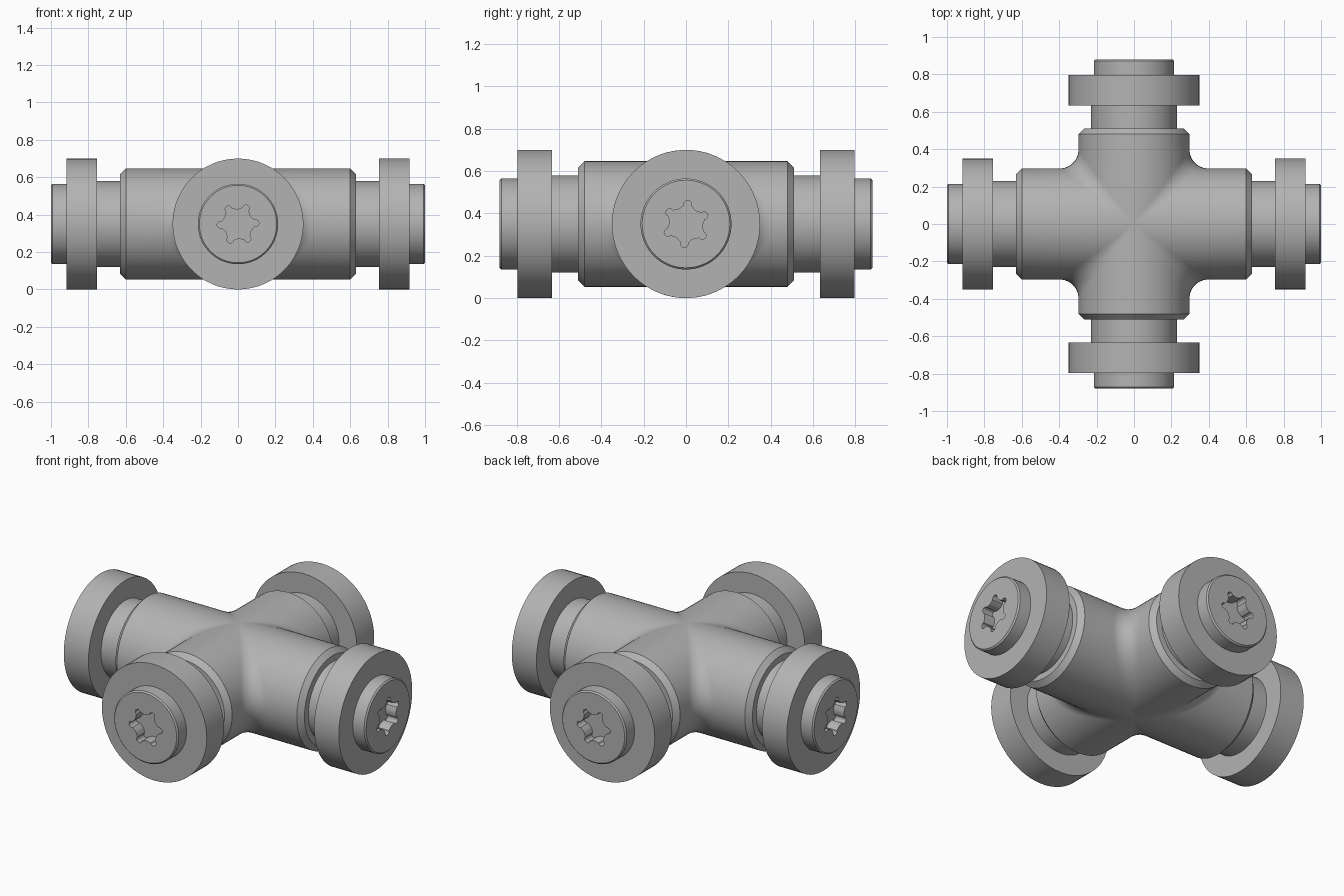
import bpy, bmesh
from math import sin, cos, pi, radians
from mathutils import Vector, Matrix

if "Cube" in bpy.data.objects:
    bpy.data.objects.remove(bpy.data.objects["Cube"])

CENTER = Vector((0, 0, 0.35))
R = 0.297            # pipe radius
FILLET = 0.1         # blend between the crossing pipes
CHAMFER = 0.03
SEG = 60             # sides of each round part
REACH_X, REACH_Y = 1.0, 0.88
BODY_BACK = 0.37     # from arm tip back to the end of the body

steel = bpy.data.materials.new("grey steel")
steel.use_nodes = True
steel.diffuse_color = (0.45, 0.45, 0.45, 1)
steel.node_tree.nodes["Principled BSDF"].inputs["Base Color"].default_value = (0.45, 0.45, 0.45, 1)


def make_object(name, bm):
    bmesh.ops.remove_doubles(bm, verts=bm.verts, dist=0.0001)
    bmesh.ops.recalc_face_normals(bm, faces=bm.faces)
    mesh = bpy.data.meshes.new(name)
    bm.to_mesh(mesh)
    bm.free()
    mesh.materials.append(steel)
    obj = bpy.data.objects.new(name, mesh)
    bpy.context.collection.objects.link(obj)
    bpy.ops.object.select_all(action='DESELECT')
    obj.select_set(True)
    bpy.context.view_layer.objects.active = obj
    bpy.ops.object.shade_smooth_by_angle(angle=radians(30))
    return obj


def body_row(b):
    """Plan line of one quarter of the cross, at angle b around the pipes."""
    c, s = cos(b), sin(b)
    end_x, end_y = REACH_X - BODY_BACK, REACH_Y - BODY_BACK
    small = R - CHAMFER
    row = [Vector((end_x, 0, 0)), Vector((end_x, small * c, small * s)),
           Vector((end_x - CHAMFER, R * c, R * s))]
    # Arc of a ball rolling between the two pipes
    ball = Vector((c, c, s)) * (R + FILLET)
    d1, d2 = Vector((0, -c, -s)), Vector((-c, 0, -s))
    angle = d1.angle(d2)
    for i in range(13):
        t = i / 12
        if angle < 0.001:
            d = d1
        else:
            d = (d1 * sin((1 - t) * angle) + d2 * sin(t * angle)) / sin(angle)
        row.append(ball + d * FILLET)
    row += [Vector((R * c, end_y - CHAMFER, R * s)),
            Vector((small * c, end_y, small * s)), Vector((0, end_y, 0))]
    return row


# Cross body: four mirrored quarters
bm = bmesh.new()
steps = 30
for sx in (1, -1):
    for sy in (1, -1):
        rows = [[bm.verts.new(CENTER + Vector((p.x * sx, p.y * sy, p.z)))
                 for p in body_row(-pi / 2 + pi * k / steps)] for k in range(steps + 1)]
        for a, b in zip(rows, rows[1:]):
            for i in range(len(a) - 1):
                bm.faces.new((a[i], a[i + 1], b[i + 1], b[i]))
bmesh.ops.remove_doubles(bm, verts=bm.verts, dist=0.0001)
bmesh.ops.dissolve_degenerate(bm, edges=bm.edges, dist=0.0001)
make_object("cross_body", bm)


def circle(r, h, turn):
    return [Vector((r * cos(turn + 2 * pi * (i - 3.5) / SEG),
                    r * sin(turn + 2 * pi * (i - 3.5) / SEG), h)) for i in range(SEG)]


def socket(h, turn):
    """Hexagon with a small round lobe on each corner."""
    points = []
    for k in range(6):
        spin = Matrix.Rotation(turn + k * pi / 3, 3, 'Z')
        for i in range(8):
            t = radians(-110 + 220 * i / 7)
            points.append(spin @ Vector((0.094 + 0.018 * cos(t), 0.018 * sin(t), h)))
        for t in (radians(25), radians(35)):
            r = 0.078 / cos(t - pi / 6)
            points.append(spin @ Vector((r * cos(t), r * sin(t), h)))
    return points


# Arm profile: radius and distance back from the tip
PROFILE = [(0.23, -0.45), (0.23, -0.247), (0.35, -0.247), (0.35, -0.083),
           (0.215, -0.083), (0.215, -0.008), (0.207, 0)]


def make_arm(name, direction, reach, turn):
    d, up = Vector(direction), Vector((0, 0, 1))
    basis = Matrix((up.cross(d), up, d)).transposed()
    rings = [circle(r, h, turn) for r, h in PROFILE]
    rings += [socket(0, turn), socket(-0.07, turn)]
    bm = bmesh.new()
    loops = [[bm.verts.new(CENTER + d * reach + basis @ p) for p in ring] for ring in rings]
    for a, b in zip(loops, loops[1:]):
        for i in range(SEG):
            j = (i + 1) % SEG
            bm.faces.new((a[i], a[j], b[j], b[i]))
    bm.faces.new(loops[0])
    bm.faces.new(loops[-1])
    make_object(name, bm)


make_arm("left_wheel_arm", (1, 0, 0), REACH_X, radians(25))
make_arm("right_wheel_arm", (-1, 0, 0), REACH_X, radians(25))
make_arm("front_wheel_arm", (0, -1, 0), REACH_Y, radians(3))
make_arm("back_wheel_arm", (0, 1, 0), REACH_Y, radians(3))
